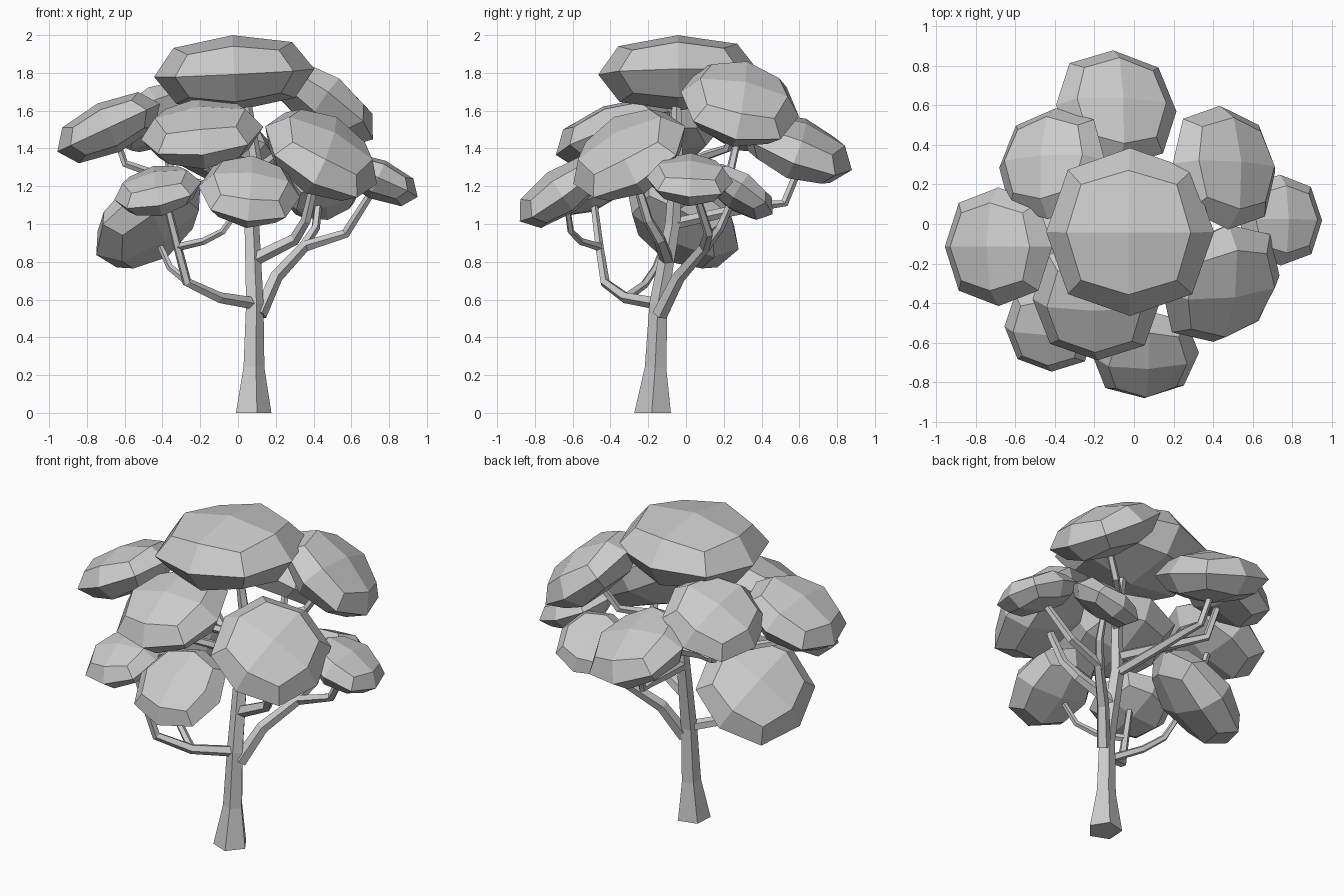
import bpy, bmesh
from math import cos, sin, tau
from mathutils import Vector, Matrix

if "Cube" in bpy.data.objects:
    bpy.data.objects.remove(bpy.data.objects["Cube"])

def finish(bm, name):
    bmesh.ops.recalc_face_normals(bm, faces=bm.faces[:])
    me = bpy.data.meshes.new(name)
    bm.to_mesh(me)
    bm.free()
    ob = bpy.data.objects.new(name, me)
    bpy.context.collection.objects.link(ob)
    return ob

def leaf_clump(name, centre, radius, normal, ratio=0.47):
    """Rounded, once-divided cube, flattened and tipped along its normal."""
    bm = bmesh.new()
    bmesh.ops.create_cube(bm, size=2)
    bmesh.ops.subdivide_edges(bm, edges=bm.edges[:], cuts=1, use_grid_fill=True)
    shrink = {1: 1.0, 2: 0.74, 3: 0.57}
    for v in bm.verts:
        v.co *= shrink[sum(abs(c) > 0.5 for c in v.co)]
    turn = Vector((0, 0, 1)).rotation_difference(Vector(normal)).to_matrix().to_4x4()
    m = (Matrix.Translation(centre) @ turn
         @ Matrix.Diagonal((radius, radius, radius * ratio, 1)))
    bmesh.ops.transform(bm, matrix=m, verts=bm.verts[:])
    return finish(bm, name)

def limb(name, points, radii, sides=5):
    """Tapered faceted tube along a path, radii run evenly if two are given."""
    pts = [Vector(p) for p in points]
    n = len(pts)
    if len(radii) != n:
        radii = [1.12 * (radii[0] + (radii[1] - radii[0]) * i / (n - 1)) for i in range(n)]
    bm = bmesh.new()
    rings, prev = [], None
    for i, p in enumerate(pts):
        d = (pts[min(i + 1, n - 1)] - pts[max(i - 1, 0)]).normalized()
        if name == "trunk" and i == 0:
            d = Vector((0, 0, 1))
        if prev is None:
            u = Vector((0.25, -0.97, 0)) if abs(d.y) < 0.8 else Vector((1, 0, 0))
        else:
            u = prev
        u = (u - d * u.dot(d)).normalized()
        prev, w = u, d.cross(u)
        rings.append([bm.verts.new(p + radii[i] * (u * cos(tau * k / sides) + w * sin(tau * k / sides)))
                      for k in range(sides)])
    for a, b in zip(rings, rings[1:]):
        for k in range(sides):
            j = (k + 1) % sides
            bm.faces.new((a[k], a[j], b[j], b[k]))
    bm.faces.new(rings[0])
    bm.faces.new(rings[-1])
    return finish(bm, name)

# Trunk with flared foot
limb("trunk", [(.075, -.175, 0), (.08, -.16, .24), (.085, -.145, .58), (.07, -.07, 1.0),
               (.09, -.05, 1.35), (.03, -.05, 1.75)], [.102, .06, .05, .042, .034, .022])

# Branches
limb("left_branch", [(.08, -.15, .58), (-.1, -.32, .61), (-.27, -.43, .69), (-.32, -.46, .88),
                     (-.38, -.49, 1.12)], (.03, .018))
limb("front_twig", [(-.31, -.46, .88), (-.18, -.56, .91), (-.08, -.61, .96), (.02, -.63, 1.1)], (.02, .014))
limb("low_left_twig", [(-.1, -.32, .61), (-.25, -.22, .68), (-.36, -.16, .77), (-.41, -.12, .88)], (.022, .015))
limb("right_branch", [(.11, -.14, .52), (.2, -.04, .72), (.35, .1, .88), (.57, .12, .95),
                      (.71, .05, 1.17)], (.038, .018))
limb("back_right_twig", [(.33, .09, .86), (.41, .18, .98), (.43, .25, 1.14)], (.025, .018))
limb("front_right_branch", [(.08, -.1, .81), (.3, -.14, .92), (.36, -.2, 1.02), (.42, -.28, 1.28)], (.034, .02))
limb("back_branch", [(.07, -.07, 1.0), (0, .2, 1.06), (-.04, .42, 1.1), (-.06, .52, 1.11),
                     (-.08, .6, 1.3)], (.028, .018))
limb("upper_right_branch", [(.09, -.05, 1.28), (.2, .1, 1.36), (.32, .22, 1.4), (.42, .27, 1.56)], (.026, .018))
limb("upper_left_branch", [(.07, -.06, 1.1), (-.18, .1, 1.2), (-.35, .23, 1.26), (-.4, .28, 1.48)], (.03, .018))
limb("far_left_branch", [(-.15, .08, 1.19), (-.4, -.04, 1.25), (-.6, -.09, 1.32), (-.65, -.1, 1.46)], (.024, .016))
limb("upper_front_branch", [(.07, -.06, 1.15), (-.05, -.2, 1.24), (-.17, -.32, 1.3), (-.2, -.37, 1.45)], (.026, .018))

# Foliage: centre, radius, facing direction
clumps = {
    "top": ((-.02, -.04, 1.8), .425, (-.05, -.02, 1)),
    "back": ((-.09, .585, 1.4), .315, (.25, .36, .89)),
    "upper_right": ((.455, .285, 1.635), .32, (.58, .2, .78)),
    "upper_left": ((-.415, .305, 1.57), .295, (-.42, .3, .85)),
    "left": ((-.685, -.115, 1.51), .3, (-.42, 0, .9)),
    "low_left": ((-.475, -.015, 1.02), .335, (-.55, .46, .7)),
    "upper_front": ((-.19, -.385, 1.48), .325, (-.1, -.35, .93)),
    "front_right": ((.44, -.3, 1.365), .335, (.45, -.45, .76)),
    "front": ((.06, -.66, 1.17), .27, (.1, -.57, .8)),
    "front_left": ((-.425, -.525, 1.175), .235, (-.2, -.33, .92)),
    "right": ((.74, .02, 1.235), .23, (.4, .05, .92)),
    "low_back_right": ((.45, .28, 1.17), .215, (-.2, .55, .81)),
}
for name, (c, r, nrm) in clumps.items():
    leaf_clump(name + "_foliage", c, r, nrm)
